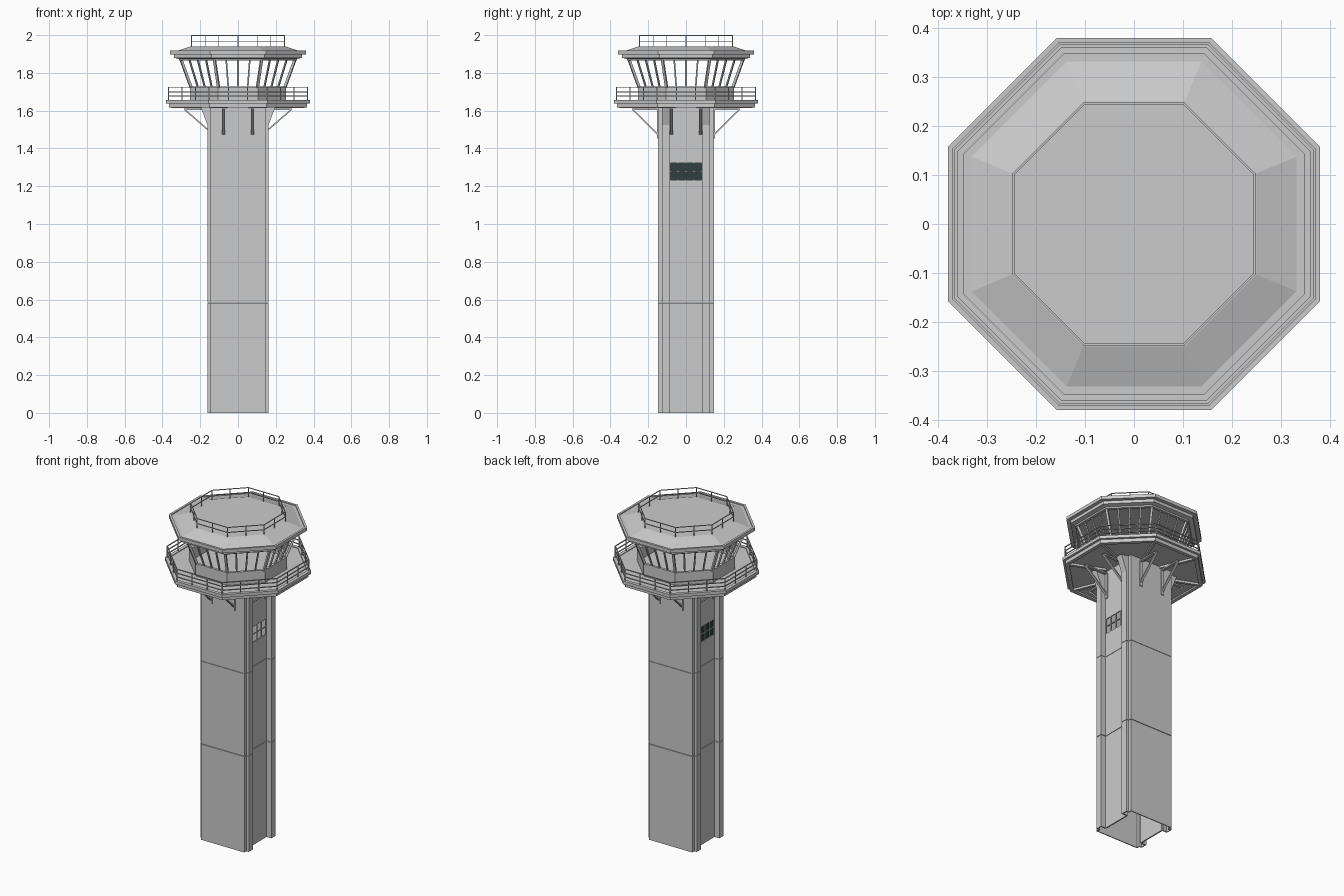
import bpy, bmesh, math
from mathutils import Matrix, Vector

if "Cube" in bpy.data.objects:
    bpy.data.objects.remove(bpy.data.objects["Cube"])


def material(name, rgb):
    m = bpy.data.materials.new(name)
    m.use_nodes = True
    m.diffuse_color = (*rgb, 1)
    m.node_tree.nodes["Principled BSDF"].inputs["Base Color"].default_value = (*rgb, 1)
    return m


CONCRETE = material("pale grey concrete", (0.6, 0.6, 0.6))
GLASS = material("dark green glass", (0.03, 0.05, 0.05))


def finish(name, bm, mat=CONCRETE):
    bmesh.ops.recalc_face_normals(bm, faces=bm.faces)
    mesh = bpy.data.meshes.new(name)
    bm.to_mesh(mesh)
    bm.free()
    mesh.materials.append(mat)
    ob = bpy.data.objects.new(name, mesh)
    bpy.context.scene.collection.objects.link(ob)
    return ob


def box(bm, lo, hi):
    lo, hi = Vector(lo), Vector(hi)
    mat = Matrix.Translation((lo + hi) / 2) @ Matrix.Diagonal((*(hi - lo), 1))
    bmesh.ops.create_cube(bm, size=1, matrix=mat)


def bar(bm, p, q, wide, thick, side=(0, 0, 1)):
    """Rectangular bar from p to q; 'wide' is measured along 'side'."""
    p, q = Vector(p), Vector(q)
    z = (q - p).normalized()
    y = z.cross(Vector(side)).normalized()
    x = y.cross(z)
    rot = Matrix((x, y, z)).transposed().to_4x4()
    mat = Matrix.Translation((p + q) / 2) @ rot @ Matrix.Diagonal((wide, thick, (q - p).length, 1))
    bmesh.ops.create_cube(bm, size=1, matrix=mat)


def corner(k, apothem, z):
    a = math.radians(22.5 + 45 * k)
    r = apothem / math.cos(math.pi / 8)
    return Vector((r * math.cos(a), r * math.sin(a), z))


def octagon(name, profile, hollow=False):
    """Sweep an (apothem, z) profile round eight sides."""
    bm = bmesh.new()
    rings = [[bm.verts.new(corner(k, a, z)) for k in range(8)] for a, z in profile]
    pairs = list(zip(rings, rings[1:]))
    if hollow:
        pairs.append((rings[-1], rings[0]))
    else:
        bm.faces.new(rings[0])
        bm.faces.new(rings[-1])
    for low, high in pairs:
        for k in range(8):
            n = (k + 1) % 8
            bm.faces.new((low[k], low[n], high[n], high[k]))
    return finish(name, bm)


def railing(name, apothem, base, heights, posts, size):
    bm = bmesh.new()
    for k in range(8):
        for h in heights:
            bar(bm, corner(k, apothem, h), corner(k + 1, apothem, h), size, size)
        for i in range(posts):
            foot = corner(k, apothem, base).lerp(corner(k + 1, apothem, base), i / posts)
            bar(bm, foot, (foot.x, foot.y, heights[-1]), size, size, (1, 0, 0))
    finish(name, bm)


# Shaft: two facing channels with stepped corners, in three lifts
half = [(0.128, -0.088), (0.162, -0.088), (0.162, -0.128), (0.146, -0.128), (0.146, -0.148)]
outline = half + [(-x, y) for x, y in reversed(half)]
lifts = [(0, 0.581), (0.584, 1.084), (1.086, 1.625)]
for side, label in ((1, "front"), (-1, "back")):
    bm = bmesh.new()
    for z0, z1 in lifts:
        low = [bm.verts.new((x, side * y, z0)) for x, y in outline]
        high = [bm.verts.new((x, side * y, z1)) for x, y in outline]
        for i in range(len(outline) - 1):
            bm.faces.new((low[i], low[i + 1], high[i + 1], high[i]))
    bmesh.ops.recalc_face_normals(bm, faces=bm.faces)
    # point the shell outward, then thicken it inward
    face = max(bm.faces, key=lambda f: f.calc_area())
    flip = face.normal.y * side > 0
    if flip:
        bmesh.ops.reverse_faces(bm, faces=bm.faces)
    mesh = bpy.data.meshes.new(label + "_shaft_wall")
    bm.to_mesh(mesh)
    bm.free()
    mesh.materials.append(CONCRETE)
    ob = bpy.data.objects.new(label + "_shaft_wall", mesh)
    bpy.context.scene.collection.objects.link(ob)
    solid = ob.modifiers.new("thickness", "SOLIDIFY")
    solid.thickness = 0.008
    solid.offset = -1

# Recessed side walls, broken by a window
WIN_LOW, WIN_HIGH = 1.23, 1.326
spans = lifts[:2] + [(lifts[2][0], WIN_LOW), (WIN_HIGH, lifts[2][1])]
for s, label in ((1, "left"), (-1, "right")):
    bm = bmesh.new()
    for z0, z1 in spans:
        box(bm, (min(s * 0.122, s * 0.13), -0.089, z0), (max(s * 0.122, s * 0.13), 0.089, z1))
    finish(label + "_recessed_wall", bm)

    # Window frame: four columns, two rows
    bm = bmesh.new()
    for i in range(5):
        y = -0.085 + 0.0425 * i
        bar(bm, (s * 0.127, y, WIN_LOW), (s * 0.127, y, WIN_HIGH), 0.006, 0.004, (1, 0, 0))
    for z in (WIN_LOW, (WIN_LOW + WIN_HIGH) / 2, WIN_HIGH):
        bar(bm, (s * 0.127, -0.088, z), (s * 0.127, 0.088, z), 0.004, 0.006)
    finish(label + "_window_frame", bm)

bm = bmesh.new()
box(bm, (-0.127, -0.088, WIN_LOW), (-0.124, 0.088, WIN_HIGH))
finish("right_window_glass", bm, GLASS)

# Corbels flaring from the corner pilasters
bm = bmesh.new()
for sx in (1, -1):
    for sy in (1, -1):
        tri = [(0.16, 1.52), (0.198, 1.62), (0.16, 1.62)]
        a = [bm.verts.new((sx * x, sy * 0.088, z)) for x, z in tri]
        b = [bm.verts.new((sx * x, sy * 0.128, z)) for x, z in tri]
        bm.faces.new(a)
        bm.faces.new(b)
        for i in range(3):
            j = (i + 1) % 3
            bm.faces.new((a[i], a[j], b[j], b[i]))
finish("corbels", bm)

# Deck brackets, two on every side
bm = bmesh.new()
for k in range(4):
    turn = Matrix.Rotation(k * math.pi / 2, 3, 'Z')
    wall = 0.132 if k % 2 == 0 else 0.15
    across = turn @ Vector((0, 1, 0))
    for y in (-0.077, 0.077):
        path = [Vector((wall, y, 1.452)), Vector((wall, y, 1.608)), Vector((0.285, y, 1.608))]
        foot, top, tip = [turn @ p for p in path]
        heel = turn @ Vector((wall, y, 1.475))
        bar(bm, foot, top, 0.018, 0.008, across)
        bar(bm, top, tip, 0.016, 0.008, across)
        bar(bm, heel, tip, 0.014, 0.007, across)
finish("deck_brackets", bm)

# Walkway deck and the beams under it
octagon("deck", [(0.25, 1.625), (0.345, 1.625), (0.345, 1.616), (0.366, 1.616), (0.366, 1.637),
                 (0.38, 1.637), (0.38, 1.656), (0.36, 1.656), (0.36, 1.652)])
bm = bmesh.new()
for k in range(8):
    bar(bm, corner(k, 0.15, 1.62), corner(k, 0.35, 1.62), 0.014, 0.016)
finish("deck_beams", bm)
railing("deck_railing", 0.368, 1.65, (1.677, 1.70, 1.724), 3, 0.005)

# Control room: low wall, outward-leaning mullions, head beam
octagon("cab_wall", [(0.255, 1.65), (0.255, 1.727), (0.24, 1.727), (0.24, 1.65)], hollow=True)
bm = bmesh.new()
PANES = 4
for k in range(8):
    for i in range(PANES):
        t = i / PANES
        low = corner(k, 0.248, 1.722).lerp(corner(k + 1, 0.248, 1.722), t)
        high = corner(k, 0.305, 1.88).lerp(corner(k + 1, 0.305, 1.88), t)
        out = math.radians(45 * (k + 1) if i else 45 * k + 22.5)
        size = 0.008 if i else 0.013
        bar(bm, low, high, size, size, (-math.sin(out), math.cos(out), 0))
finish("cab_mullions", bm)
octagon("cab_head_beam", [(0.295, 1.866), (0.312, 1.866), (0.315, 1.88), (0.295, 1.88)], hollow=True)

# Roof: soffit, rim with gutter, sloped band, flat top
octagon("roof", [(0.312, 1.874), (0.338, 1.88), (0.338, 1.898), (0.36, 1.898), (0.36, 1.918),
                 (0.347, 1.918), (0.347, 1.913), (0.332, 1.913), (0.25, 1.941)])
railing("roof_railing", 0.246, 1.938, (1.968, 1.998), 2, 0.004)
